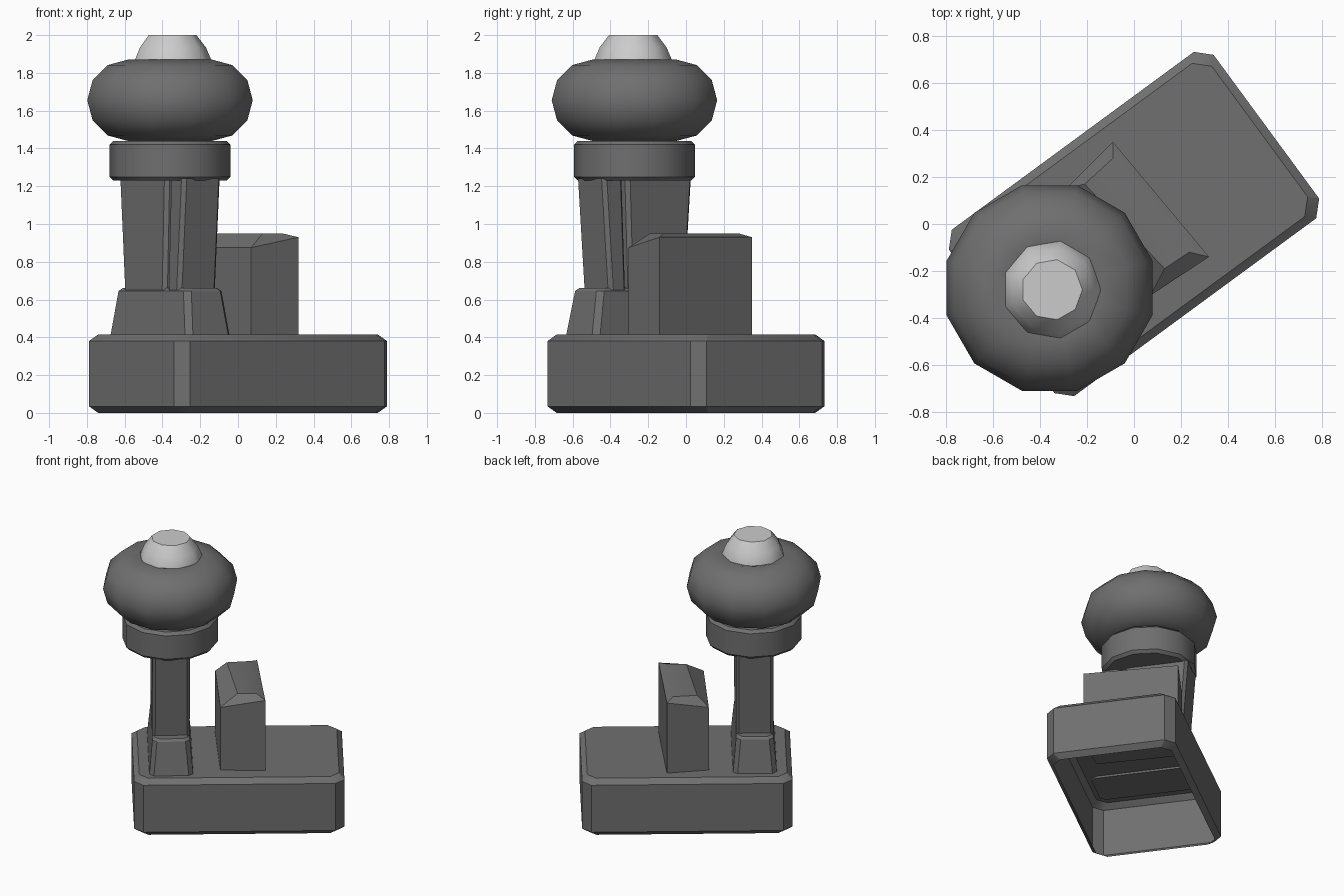
import bpy, bmesh
from math import radians, cos, sin, tau
from mathutils import Matrix

if "Cube" in bpy.data.objects:
    bpy.data.objects.remove(bpy.data.objects["Cube"])

TURN = Matrix.Rotation(radians(36.3), 4, 'Z')   # whole machine is turned in plan
CX, CY = -0.36, -0.273                          # column axis


def material(name, value):
    m = bpy.data.materials.new(name)
    m.diffuse_color = (value, value, value, 1)
    m.use_nodes = True
    m.node_tree.nodes["Principled BSDF"].inputs["Base Color"].default_value = m.diffuse_color
    return m


DARK, LIGHT = material("dark_grey", 0.16), material("light_grey", 0.6)


def loft(name, rings, mat=DARK, bottom=True, angle=30):
    """Skin a stack of equal-length point rings and cap the ends."""
    bm = bmesh.new()
    loops = [[bm.verts.new(p) for p in ring] for ring in rings]
    n = len(loops[0])
    for a, b in zip(loops, loops[1:]):
        for i in range(n):
            j = (i + 1) % n
            bm.faces.new((a[i], a[j], b[j], b[i]))
    bm.faces.new(loops[-1])
    if bottom:
        bm.faces.new(loops[0][::-1])
    bmesh.ops.recalc_face_normals(bm, faces=bm.faces)
    me = bpy.data.meshes.new(name)
    bm.to_mesh(me)
    bm.free()
    ob = bpy.data.objects.new(name, me)
    bpy.context.collection.objects.link(ob)
    me.materials.append(mat)
    smooth(ob, angle)
    return ob


def smooth(ob, angle):
    bpy.ops.object.select_all(action='DESELECT')
    bpy.context.view_layer.objects.active = ob
    ob.select_set(True)
    bpy.ops.object.shade_smooth_by_angle(angle=radians(angle))


def chamfered(u0, u1, v0, v1, c, z):
    """Rectangle with cut corners at height z."""
    return [(u0 + c, v0, z), (u1 - c, v0, z), (u1, v0 + c, z), (u1, v1 - c, z),
            (u1 - c, v1, z), (u0 + c, v1, z), (u0, v1 - c, z), (u0, v0 + c, z)]


def circle(r, z, n):
    return [(r * cos(tau * i / n), r * sin(tau * i / n), z) for i in range(n)]


# Base: open-bottomed box with chamfered edges
base = loft("base", [chamfered(-a, a, -b, b, .06, z) for a, b, z in
            ((.665, .405, 0), (.70, .44, .035), (.70, .44, .38), (.665, .405, .415))],
            bottom=False)
base.matrix_world = TURN

# Tapered foot of the column
place = Matrix.Translation((CX, CY, 0)) @ TURN
foot = loft("column_foot", [chamfered(-a, a, -b, b, .03, z) for a, b, z in
            ((.147, .365, .40), (.125, .32, .645), (.11, .305, .66))])
foot.matrix_world = place

# Split column, spreading slightly toward the top
for name, low, high in (("column_plate", (-.25, -.14), (-.293, -.163)),
                        ("column_block", (-.12, .25), (-.14, .293))):
    leg = loft(name, [chamfered(-.125, .125, *low, .02, .65),
                      chamfered(-.125, .125, *high, .02, 1.24)])
    leg.matrix_world = place

# Collar disc
collar = loft("collar", [circle(r, z, 12) for r, z in
              ((.30, 1.23), (.32, 1.25), (.32, 1.42), (.30, 1.44))], angle=35)
collar.location = (CX, CY, 0)

# Ring-shaped head
bpy.ops.mesh.primitive_torus_add(major_segments=12, minor_segments=12,
                                 major_radius=.231, minor_radius=.2225,
                                 location=(CX, CY, 1.655), rotation=(0, 0, radians(15)))
head = bpy.context.object
head.name = "ring_head"
head.scale.z = .215 / .2225
head.data.materials.append(DARK)
smooth(head, 60)

# Light knob on top
knob = loft("top_knob", [circle(r, z, 9) for r, z in
            ((.235, 1.70), (.21, 1.865), (.18, 1.935), (.13, 2.0))], LIGHT, angle=45)
knob.location = (-.35, -.28, 0)

# Upright block behind the column, with a sloped top
plan = [(-.09, .35), (.32, -.14), (.07, -.305), (-.29, .15)]
crown = [(-.09, .28), (.235, -.12), (.13, -.19), (-.21, .17)]
loft("upright_block", [[(x, y, .40) for x, y in plan],
                       [(x, y, z) for (x, y), z in zip(plan, (.93, .93, .875, .875))],
                       [(x, y, .95) for x, y in crown]])
